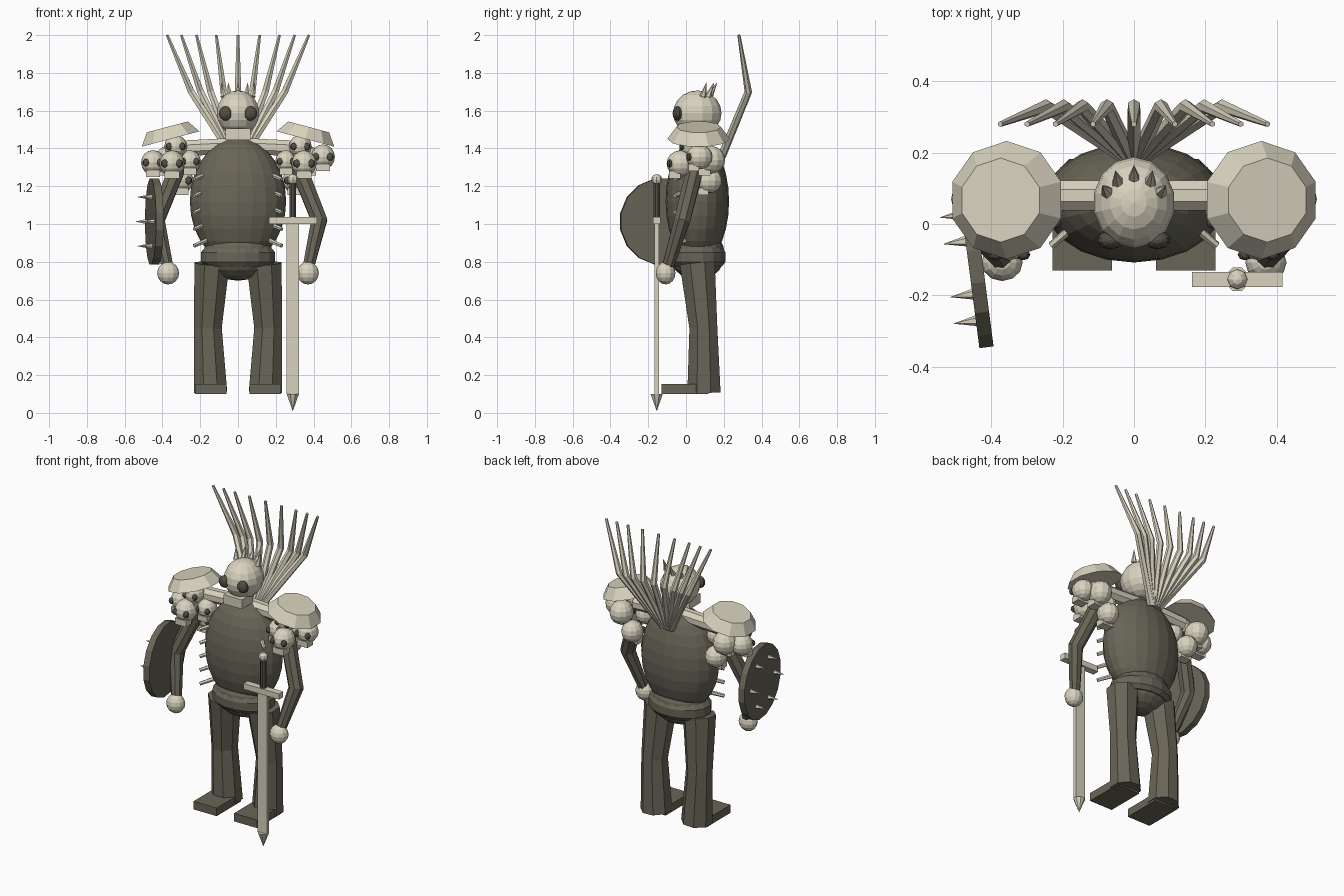
import bpy, bmesh, math
from mathutils import Vector, Matrix

cube = bpy.data.objects.get("Cube")
if cube:
    bpy.data.objects.remove(cube, do_unlink=True)


def material(name, rgb):
    m = bpy.data.materials.new(name)
    m.use_nodes = True
    col = (*rgb, 1)
    m.diffuse_color = col
    bsdf = next(n for n in m.node_tree.nodes if n.type == 'BSDF_PRINCIPLED')
    bsdf.inputs["Base Color"].default_value = col
    return m


bone = material("bone", (0.69, 0.65, 0.52))
hide = material("dark olive hide", (0.14, 0.13, 0.095))
dark = material("dark socket", (0.085, 0.08, 0.06))


def finish(bm, name, mat):
    bmesh.ops.recalc_face_normals(bm, faces=bm.faces)
    me = bpy.data.meshes.new(name)
    bm.to_mesh(me)
    bm.free()
    me.materials.append(mat)
    ob = bpy.data.objects.new(name, me)
    bpy.context.collection.objects.link(ob)
    return ob


def ball(name, mat, loc, size, seg=14, rings=9):
    bm = bmesh.new()
    bmesh.ops.create_uvsphere(bm, u_segments=seg, v_segments=rings, radius=1)
    bm.transform(Matrix.Translation(loc) @ Matrix.Diagonal((*size, 1)))
    return finish(bm, name, mat)


def box(name, mat, lo, hi):
    lo, hi = Vector(lo), Vector(hi)
    bm = bmesh.new()
    bmesh.ops.create_cube(bm, size=1)
    bm.transform(Matrix.Translation((lo + hi) / 2) @ Matrix.Diagonal((*(hi - lo), 1)))
    return finish(bm, name, mat)


def limb(name, mat, points, radii, sides=8):
    """Tapered tube through the points; a zero radius makes a point."""
    pts = [Vector(p) for p in points]
    bm = bmesh.new()
    rings = []
    for i, (p, r) in enumerate(zip(pts, radii)):
        d = (pts[min(i + 1, len(pts) - 1)] - pts[max(i - 1, 0)]).normalized()
        side = d.cross(Vector((0, 1, 0)) if abs(d.y) < 0.9 else Vector((1, 0, 0))).normalized()
        up = side.cross(d)
        ring = []
        for k in range(sides):
            a = math.tau * (k + 0.5) / sides
            ring.append(bm.verts.new(p + max(r, 0.0005) * (side * math.cos(a) + up * math.sin(a))))
        rings.append(ring)
    for a, b in zip(rings, rings[1:]):
        for k in range(sides):
            j = (k + 1) % sides
            bm.faces.new((a[k], a[j], b[j], b[k]))
    bm.faces.new(rings[0])
    bm.faces.new(rings[-1])
    return finish(bm, name, mat)


def skull(name, x, y, z, r):
    ball(name, bone, (x, y, z), (r, r * 1.1, r * 1.05), 12, 8)
    box(name + "_jaw", bone, (x - r * .6, y - r * .9, z - r * 1.2), (x + r * .6, y, z - r * .6))
    for s in (-1, 1):
        ball(name + "_eye", dark, (x + s * r * .58, y - r * .85, z), (r * .32, r * .24, r * .32), 8, 6)


# Body
ball("torso", hide, (0, .06, 1.12), (.255, .168, .335), 20, 14)
ball("pelvis", hide, (0, .06, .84), (.185, .145, .14), 16, 10)
bm = bmesh.new()
bmesh.ops.create_circle(bm, segments=16, radius=1)
bm.free()
belt = limb("belt", hide, [(0, .06, z) for z in (.775, .8, .85, .88)], (.175, .2, .2, .175), 16)
for v in belt.data.vertices:
    v.co.y = .06 + (v.co.y - .06) * .76

# Head
ball("head", bone, (0, .06, 1.587), (.115, .128, .12), 14, 10)
box("jaw", bone, (-.066, -.055, 1.445), (.066, .06, 1.505))
for i in range(-2, 3):
    a = i * .55
    base = Vector((.085 * math.sin(a), .06 + .065 * math.cos(a), 1.675))
    tip = Vector((.1 * math.sin(a), .06 + .105 * math.cos(a), 1.75))
    limb("crown_spike", bone, (base, tip), (.018, 0), 6)

# Fan of long bent spines on the back
for x in (-.375, -.3, -.22, -.115, 0, .115, .22, .3, .375):
    limb("back_spine", bone, ((x * .08, .19, 1.36), (x * .66, .33, 1.7), (x, .28, 2.0)),
         (.022, .02, .008), 6)

for s, side in ((1, "left"), (-1, "right")):
    ball(side + "_eye", dark, (s * .066, -.045, 1.585), (.037, .026, .038), 10, 8)

    # Shoulder
    limb(side + "_collar_bone", bone, ((0, .08, 1.415), (s * .3, .08, 1.4)), (.045, .045))
    limb(side + "_pauldron", bone, ((s * .357, .067, 1.45), (s * .374, .067, 1.514)), (.166, .118), 10)
    outer = .02 if s > 0 else -.01
    for x, y, z, r in ((.35, -.03, 1.32, .066), (.45, .07, 1.335 + outer, .063),
                       (.33, .03, 1.41, .06), (.3, .12, 1.23, .064),
                       (.255, .05, 1.33, .058), (.37, .13, 1.34, .07)):
        skull(side + "_shoulder_skull", s * x, y, z, r)

    # Arm and hand
    limb(side + "_arm", hide, ((s * .32, .05, 1.3), (s * .43, -.02, 1.02), (s * .37, -.1, .76)),
         (.048, .046, .032))
    ball(side + "_hand", bone, (s * .37, -.108, .74), (.058, .052, .06), 12, 8)

    # Rib spikes down the flank
    for i in range(5):
        z = .9 + i * .088
        limb(side + "_rib", bone, ((s * .15, .01, z + .02), (s * .232, -.06, z - .015)), (.014, .011), 6)

    # Leg and foot
    limb(side + "_leg", hide, ((s * .138, .06, .79), (s * .16, .092, .45), (s * .145, .095, .11)),
         (.1, .08, .095))
    box(side + "_foot", hide, (s * .145 - .083, -.13, .1), (s * .145 + .083, .12, .152))

# Sword
sx, sy = .29, -.155
box("sword_blade", bone, (sx - .034, sy - .011, .1), (sx + .034, sy + .011, 1.01))
limb("sword_point", bone, ((sx, sy, .1), (sx, sy, .01)), (.035, 0), 8)
box("sword_guard", bone, (sx - .127, sy - .021, 1.0), (sx + .127, sy + .021, 1.037))
limb("sword_grip", dark, ((sx, sy, 1.03), (sx, sy, 1.225)), (.019, .019))
ball("sword_pommel", bone, (sx, sy, 1.235), (.029, .029, .029), 8, 6)

# Round shield with a ring of six spikes
out = Vector((-1, -.13, 0)).normalized()
across = Vector((out.y, -out.x, 0))
mid = Vector((-.443, -.12, 1.013))
limb("shield", hide, (mid - out * .02, mid + out * .02), (.232, .232), 16)
for i in range(6):
    a = math.tau * i / 6
    p = mid + .15 * (across * math.cos(a) + Vector((0, 0, 1)) * math.sin(a))
    limb("shield_spike", bone, (p + out * .015, p + out * .082), (.016, 0), 6)
